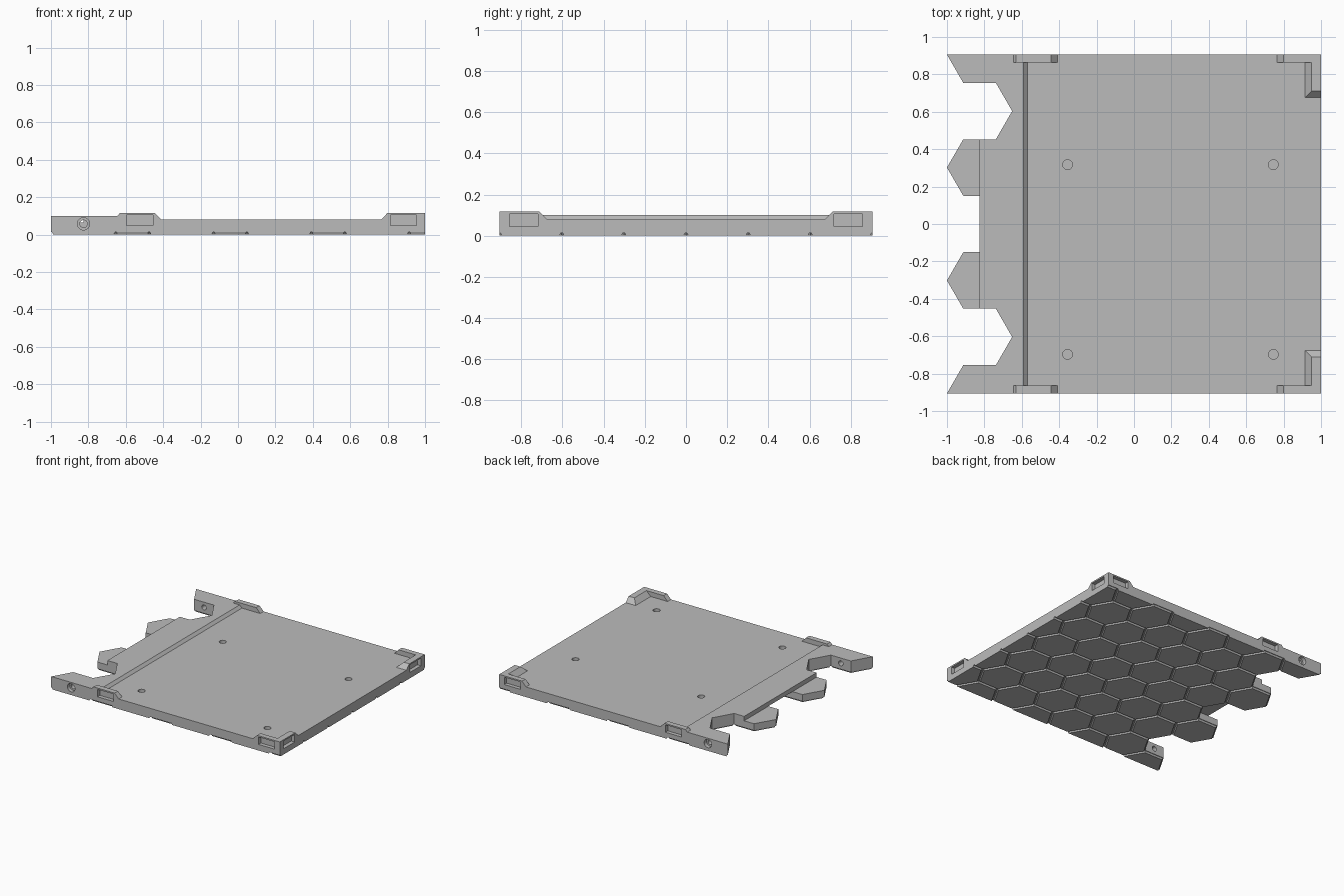
import bpy, bmesh
from math import cos, sin, pi, radians
from mathutils import Vector

cube = bpy.data.objects.get("Cube")
if cube:
    bpy.data.objects.remove(cube, do_unlink=True)

grey = bpy.data.materials.new("plain grey")
grey.use_nodes = True
color = (0.5, 0.5, 0.5, 1)
grey.diffuse_color = color
grey.node_tree.nodes["Principled BSDF"].inputs["Base Color"].default_value = color

R = 0.1743            # hexagon corner radius
A = R * 3 ** 0.5 / 2  # hexagon half height
HALF = 6 * A          # half depth of the plate
BASE, LEDGE, TOP, RAISED, RIM = 0.013, 0.065, 0.08, 0.1, 0.117


def add_loft(bm, loop_a, loop_b):
    """Closed solid between two loops with equal point counts."""
    a = [bm.verts.new(p) for p in loop_a]
    b = [bm.verts.new(p) for p in loop_b]
    bm.faces.new(a)
    bm.faces.new(b)
    for i in range(len(a)):
        j = (i + 1) % len(a)
        bm.faces.new((a[i], a[j], b[j], b[i]))


def make(name, bm):
    bmesh.ops.recalc_face_normals(bm, faces=bm.faces)
    mesh = bpy.data.meshes.new(name)
    bm.to_mesh(mesh)
    bm.free()
    mesh.materials.append(grey)
    ob = bpy.data.objects.new(name, mesh)
    bpy.context.collection.objects.link(ob)
    return ob


def loft(name, loop_a, loop_b):
    bm = bmesh.new()
    add_loft(bm, loop_a, loop_b)
    return make(name, bm)


def slab(name, outline, z0, z1):
    return loft(name, [(x, y, z0) for x, y in outline], [(x, y, z1) for x, y in outline])


def bar(name, profile, y0, y1):
    return loft(name, [(x, y0, z) for x, z in profile], [(x, y1, z) for x, z in profile])


def box(name, x0, x1, y0, y1, z0, z1):
    return slab(name, [(x0, y0), (x1, y0), (x1, y1), (x0, y1)], z0, z1)


def rod(name, center, axis, radius, length):
    bm = bmesh.new()
    bmesh.ops.create_cone(bm, cap_ends=True, segments=32, radius1=radius,
                          radius2=radius, depth=length)
    turn = Vector((0, 0, 1)).rotation_difference(Vector(axis))
    bmesh.ops.rotate(bm, verts=bm.verts, matrix=turn.to_matrix())
    bmesh.ops.translate(bm, verts=bm.verts, vec=center)
    return make(name, bm)


def combine(target, other, operation):
    mod = target.modifiers.new(other.name, "BOOLEAN")
    mod.operation, mod.solver, mod.object = operation, "EXACT", other
    bpy.context.view_layer.objects.active = target
    bpy.ops.object.modifier_apply(modifier=mod.name)
    bpy.data.objects.remove(other, do_unlink=True)


# Toothed outlines follow the hexagon grid
X0 = -1 + R
corner = [(-1, HALF), (X0 - R / 2, 5 * A), (X0 + R / 2, 5 * A),
          (X0 + R, 4 * A), (X0 + R / 2, 3 * A)]
tooth = [(X0 - R / 2, 3 * A), (-1, 2 * A), (X0 - R / 2, A), (X0 + R / 2, A)]


def mirrored(half, middle=()):
    return half + list(middle) + [(x, -y) for x, y in reversed(half)]


# Lower plate, raised strip along the toothed side, and sloped step to the deck
plate = slab("plate", mirrored(corner + tooth, [(X0 + R, 0)]) + [(1, -HALF), (1, HALF)],
             BASE, LEDGE)
strip = slab("raised_strip", mirrored(corner + [(X0, 3 * A)]) + [(-0.59, -HALF), (-0.59, HALF)],
             LEDGE, RAISED)
deck = bar("deck", [(-0.59, LEDGE), (1, LEDGE), (1, TOP), (-0.57, TOP), (-0.59, RAISED)],
           -HALF, HALF)
parts = [strip, deck]

# Rim brackets on both edges and the outer corners
for s in (-1, 1):
    parts.append(bar("middle_bracket", [(-0.645, 0.07), (-0.645, RAISED), (-0.63, RIM),
                                        (-0.445, RIM), (-0.41, TOP), (-0.41, 0.07)],
                     s * 0.863, s * HALF))
    parts.append(bar("corner_bracket", [(0.765, 0.07), (0.765, TOP), (0.8, RIM), (1, RIM),
                                        (1, 0.07)], s * 0.863, s * HALF))
    low = [(0.913, 0.675), (1, 0.675), (1, HALF), (0.913, HALF)]
    high = [(0.95, 0.712), (1, 0.712), (1, HALF), (0.95, HALF)]
    parts.append(loft("corner_arm", [(x, s * y, TOP) for x, y in low],
                      [(x, s * y, RIM) for x, y in high]))
for part in parts:
    combine(plate, part, "UNION")

# Rectangular pockets, edge bores and screw holes
cutters = []
for s in (-1, 1):
    for x in (-0.525, 0.885):
        cutters.append(box("edge_pocket", x - 0.07, x + 0.07, s * (HALF - 0.03),
                           s * (HALF + 0.03), 0.048, 0.106))
    cutters.append(box("side_pocket", 0.97, 1.03, s * 0.72, s * 0.857, 0.046, 0.106))
    cutters.append(rod("edge_bore", (X0, s * 5.5 * A, 0.058), (0, 1, 0), 0.02, 0.25))
    cutters.append(rod("edge_counterbore", (X0, s * HALF, 0.058), (0, 1, 0), 0.033, 0.06))
for x in (-0.355, 0.745):
    for y in (0.317, -0.697):
        cutters.append(rod("screw_hole", (x, y, TOP), (0, 0, 1), 0.026, 0.07))
for cutter in cutters:
    combine(plate, cutter, "DIFFERENCE")

# Hexagonal tiles under the plate, trimmed to its straight edges
bm = bmesh.new()
for col in range(8):
    for row in range(-6, 7):
        if (row + col) % 2 or (col == 0 and row % 4 != 2):
            continue
        cx, cy = X0 + 1.5 * R * col, row * A
        rings = []
        for radius, z in ((R - 0.006, BASE), (R - 0.013, 0)):
            rings.append([(cx + radius * cos(i * pi / 3), cy + radius * sin(i * pi / 3), z)
                          for i in range(6)])
        add_loft(bm, *rings)
for co, no in (((1, 0, 0), (1, 0, 0)), ((0, HALF, 0), (0, 1, 0)), ((0, -HALF, 0), (0, -1, 0))):
    geom = bm.verts[:] + bm.edges[:] + bm.faces[:]
    bmesh.ops.bisect_plane(bm, geom=geom, plane_co=co, plane_no=no, clear_outer=True)
    bmesh.ops.holes_fill(bm, edges=[e for e in bm.edges if e.is_boundary], sides=0)
tiles = make("underside_tiles", bm)

# Smooth only the round bores
bpy.ops.object.select_all(action="DESELECT")
plate.select_set(True)
bpy.context.view_layer.objects.active = plate
bpy.ops.object.shade_smooth_by_angle(angle=radians(20))
